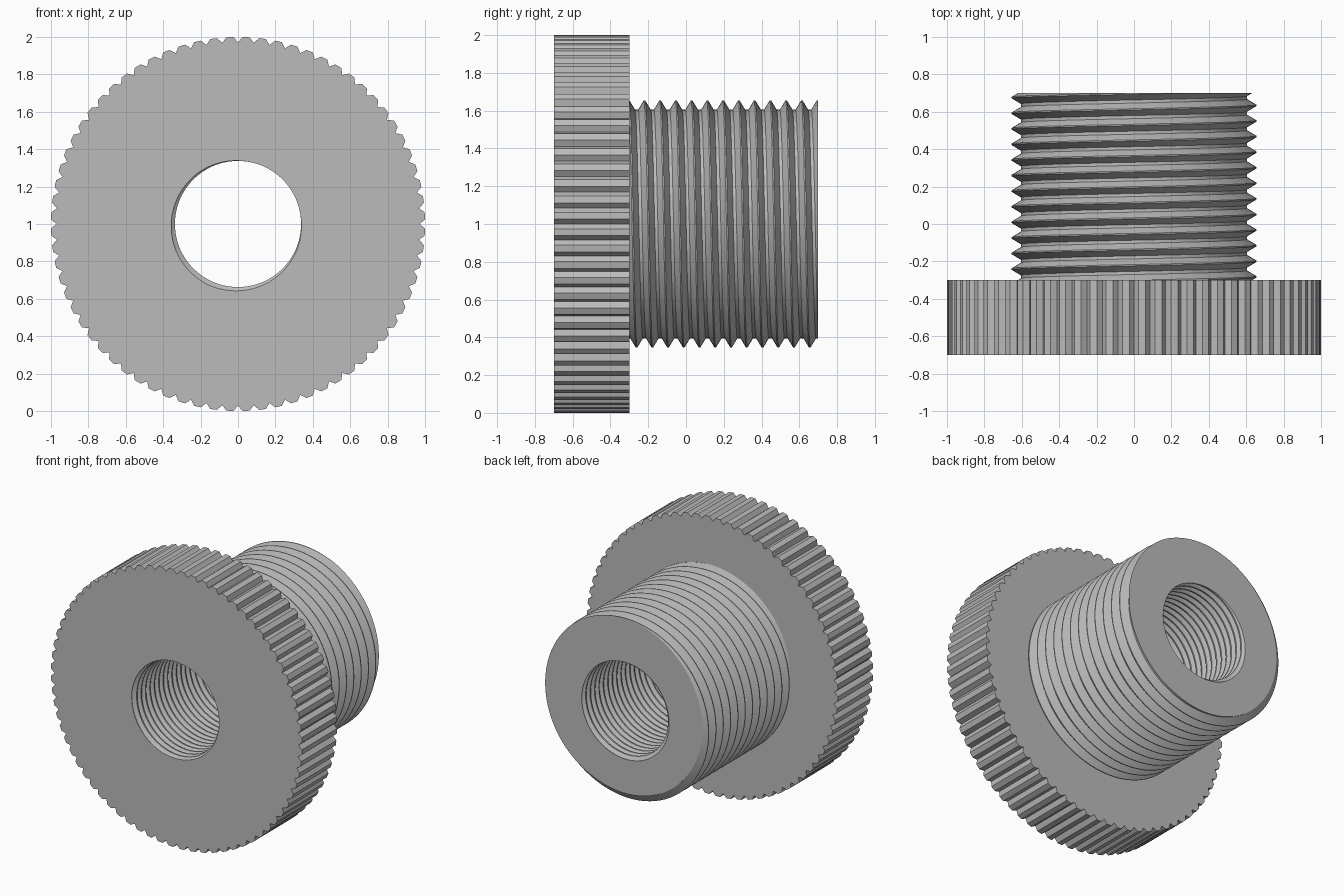
import bpy, bmesh
from math import sin, cos, tau, radians

if "Cube" in bpy.data.objects:
    bpy.data.objects.remove(bpy.data.objects["Cube"])

FRONT, SHOULDER, BACK = -0.7, -0.3, 0.7
TEETH = 72
SEG = TEETH * 4

metal = bpy.data.materials.new("grey metal")
metal.use_nodes = True
GREY = (0.5, 0.5, 0.5, 1)
metal.diffuse_color = GREY
metal.node_tree.nodes["Principled BSDF"].inputs["Base Color"].default_value = GREY


def point(turn, r, y):
    """Point around the y axis; turn runs clockwise from the top."""
    return (r * sin(tau * turn), y, 1 + r * cos(tau * turn))


class Thread:
    """Right-hand helical thread with flat crests and roots."""
    def __init__(self, minor, major, pitch, phase, flat_low, flat_high):
        self.minor, self.major, self.pitch, self.phase = minor, major, pitch, phase
        self.low, self.high = flat_low / 2, 0.5 - flat_high / 2

    def radius(self, turn, y):
        f = (y - self.phase) / self.pitch - turn
        d = abs((f + 0.5) % 1 - 0.5)             # 0 at the crest, 0.5 at the root
        k = min(max((d - self.low) / (self.high - self.low), 0), 1)
        return self.major + (self.minor - self.major) * k

    def ring(self, y):
        return [point(i / SEG, self.radius(i / SEG, y), y) for i in range(SEG + 1)]

    def rings(self, y0, y1):
        """Helical rows along the profile corners, trimmed to y0..y1."""
        first = int((y0 - self.phase) / self.pitch) - 3
        last = int((y1 - self.phase) / self.pitch) + 3
        rows = []
        for k in range(first, last):
            for corner in (-self.high, -self.low, self.low, self.high):
                row = []
                for i in range(SEG + 1):
                    y = self.phase + self.pitch * (k + corner + i / SEG)
                    y = min(max(y, y0), y1)
                    row.append(point(i / SEG, self.radius(i / SEG, y), y))
                rows.append(row)
        return rows


def knurl_ring(y):
    """Flat-topped teeth separated by V notches."""
    steps = ((0.0, 0.972), (0.29, 1.0), (0.5, 1.0), (0.71, 1.0))
    return [point((i // 4 + steps[i % 4][0]) / TEETH, steps[i % 4][1], y)
            for i in range(SEG + 1)]


def loft(name, rings, smooth):
    bm = bmesh.new()
    rows = [[bm.verts.new(p) for p in ring] for ring in rings]
    for a, b in zip(rows, rows[1:]):
        for i in range(SEG):
            bm.faces.new((a[i], a[i + 1], b[i + 1], b[i]))
    bmesh.ops.remove_doubles(bm, verts=bm.verts, dist=1e-5)
    bmesh.ops.dissolve_degenerate(bm, edges=bm.edges, dist=1e-5)
    mesh = bpy.data.meshes.new(name)
    bm.to_mesh(mesh)
    bm.free()
    mesh.materials.append(metal)
    obj = bpy.data.objects.new(name, mesh)
    bpy.context.collection.objects.link(obj)
    if smooth:
        bpy.ops.object.select_all(action='DESELECT')
        obj.select_set(True)
        bpy.context.view_layer.objects.active = obj
        bpy.ops.object.shade_smooth_by_angle(angle=radians(25))
    return obj


outer = Thread(0.605, 0.655, 1 / 12, -0.22, 0.08, 0.2)
inner = Thread(0.337, 0.362, 0.05, FRONT - 0.05 * 0.62, 0.1, 0.2)

# Knurled disc: front face, toothed rim and shoulder
loft("knurled_flange", [inner.ring(FRONT), knurl_ring(FRONT),
                        knurl_ring(SHOULDER), outer.ring(SHOULDER)], False)

# Threaded shaft with its flat end face
loft("threaded_shaft", outer.rings(SHOULDER, BACK) + [inner.ring(BACK)], True)

# Threaded hole running the full length
loft("threaded_bore", inner.rings(FRONT, BACK)[::-1], True)
